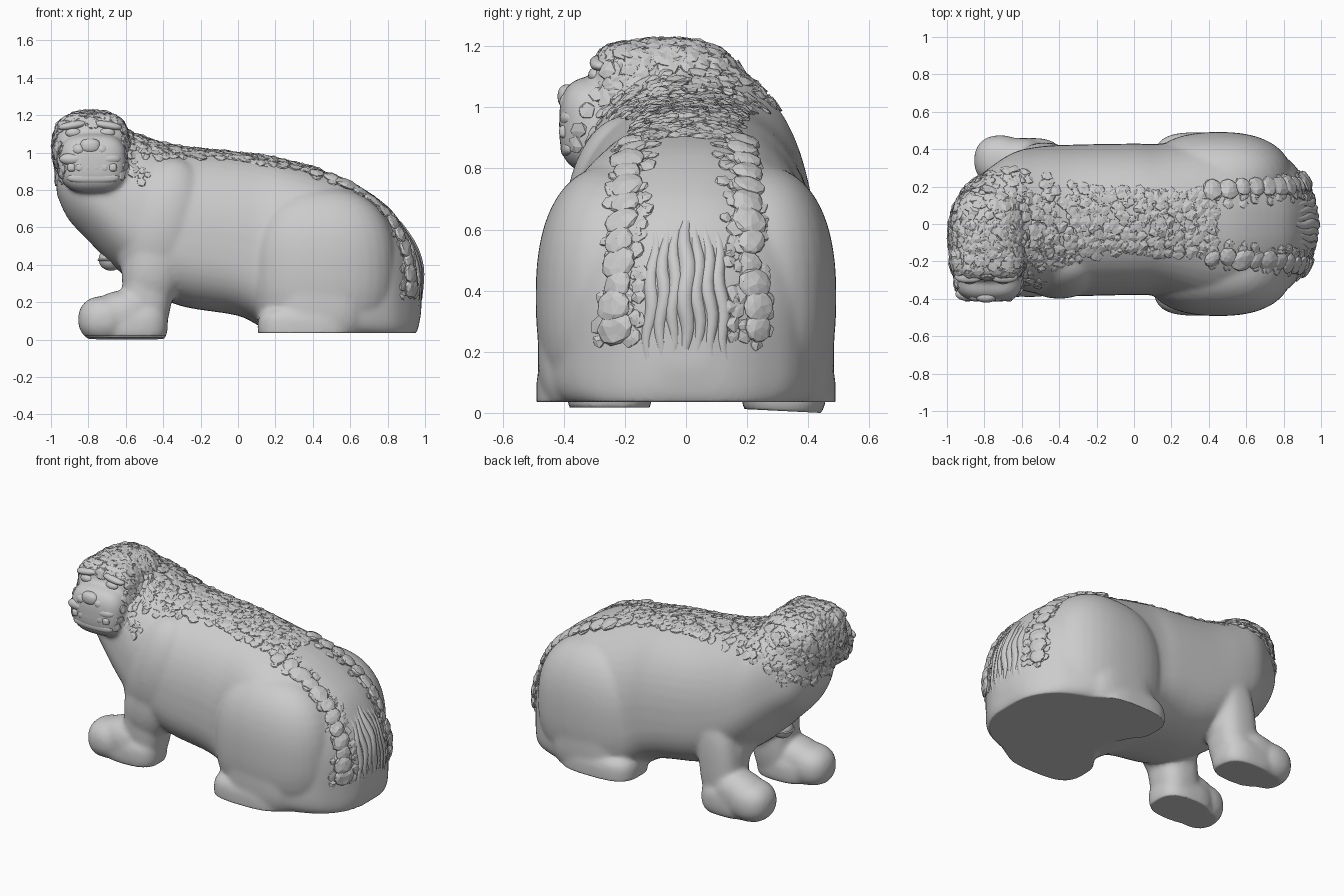
import bpy, bmesh, math, random
from mathutils import Vector, Matrix
from mathutils.bvhtree import BVHTree

if "Cube" in bpy.data.objects:
    bpy.data.objects.remove(bpy.data.objects["Cube"])

random.seed(4)


def make(name, bm, smooth=True):
    bmesh.ops.recalc_face_normals(bm, faces=bm.faces)
    me = bpy.data.meshes.new(name)
    bm.to_mesh(me)
    bm.free()
    me.polygons.foreach_set("use_smooth", [smooth] * len(me.polygons))
    ob = bpy.data.objects.new(name, me)
    bpy.context.collection.objects.link(ob)
    return ob


def blob(bm, c, r, n=2.0, tilt=0.0):
    """Rounded block: n=2 is an ellipsoid, larger n is boxier; tilt turns about y."""
    new = bmesh.ops.create_uvsphere(bm, u_segments=40, v_segments=24, radius=1)["verts"]
    rot = Matrix.Rotation(math.radians(tilt), 3, 'Y')
    for v in new:
        k = sum(abs(a) ** n for a in v.co) ** (1 / n)
        v.co = rot @ Vector([a / k * s for a, s in zip(v.co, r)]) + Vector(c)


def loft(bm, stations, steps=4, count=48):
    """Body skin through rings: x, y centre, half width, bottom, top, squareness below."""
    rows = []
    for i in range(len(stations) - 1):
        p = [stations[max(0, min(len(stations) - 1, i + k))] for k in (-1, 0, 1, 2)]
        for s in range(steps):
            t = s / steps
            rows.append([0.5 * (2 * b + (c - a) * t + (2 * a - 5 * b + 4 * c - d) * t * t
                                + (3 * b - a - 3 * c + d) * t ** 3) for a, b, c, d in zip(*p)])
    rows.append(stations[-1])
    rings = []
    for x, yc, hw, zb, zt, sq in rows:
        zm = zb + 0.4 * (zt - zb)
        ring = []
        for j in range(count):
            a = 2 * math.pi * j / count
            c, s = math.cos(a), math.sin(a)
            e = 2 / (2.3 if s > 0 else sq)
            h = (zt - zm) if s > 0 else (zm - zb)
            ring.append(bm.verts.new((x, yc + hw * math.copysign(abs(c) ** e, c),
                                      zm + h * math.copysign(abs(s) ** e, s))))
        rings.append(ring)
    for a, b in zip(rings, rings[1:]):
        for j in range(count):
            k = (j + 1) % count
            bm.faces.new((a[j], a[k], b[k], b[j]))
    bm.faces.new(rings[0])
    bm.faces.new(rings[-1])


# Torso, neck and rump
bm = bmesh.new()
loft(bm, [(-0.97, -.04, .10, .78, 1.02, 2), (-.91, -.01, .20, .65, 1.12, 2),
          (-.80, .0, .28, .53, 1.17, 2), (-.65, .02, .36, .38, 1.14, 2.2),
          (-.5, .02, .395, .27, 1.08, 2.4), (-.3, .02, .405, .18, 1.03, 2.6),
          (0, .025, .405, .13, 1.0, 2.8), (.15, .02, .41, .06, .98, 3.4),
          (.4, 0, .465, .01, .92, 7), (.6, 0, .455, .01, .85, 7), (.8, 0, .365, .01, .715, 7),
          (.9, 0, .26, .01, .58, 6), (.955, 0, .16, .04, .47, 4), (.98, 0, .07, .15, .37, 3)])
for s in (-1, 1):
    # Haunches, thighs and hind feet
    blob(bm, (.45, s * .22, .38), (.40, .272, .435), 2.4)
    blob(bm, (.44, s * .25, .2), (.27, .235, .24), 3)
    blob(bm, (.36, s * .32, .07), (.255, .17, .12), 3.2)
    # Shoulders, front legs and the flare between them
    y = -.23 if s < 0 else .30
    blob(bm, (-.40, s * .2, .60), (.24, .2, .38), 2, 14)
    blob(bm, (-.48, y, .30), (.135, .135, .34), 2.6, 6)
    blob(bm, (-.44, (y + s * .24) / 2, .42), (.17, .15, .28), 2.2, 14)
    # Front paws
    blob(bm, (-.56, y + s * .02, .08), (.185, .14, .12), 2.8)
    blob(bm, (-.62, y + s * .03, .13), (.18, .13, .135), 2.3, -12)
    blob(bm, (-.715, y + s * .04, .11), (.14, .135, .125), 2.3)
# Skull and muzzle
blob(bm, (-.785, -.06, 1.02), (.205, .265, .205), 2.4)
blob(bm, (-.785, -.19, 1.03), (.195, .115, .18), 3.4)
blob(bm, (-.775, -.285, .945), (.182, .13, .158), 3)
body = make("body", bm)
m = body.modifiers.new("merge", 'REMESH')
m.mode, m.voxel_size, m.use_smooth_shade = 'VOXEL', 0.0125, True
m = body.modifiers.new("soften", 'SMOOTH')
m.factor, m.iterations = 0.5, 14
dg = bpy.context.evaluated_depsgraph_get()
merged = bpy.data.meshes.new_from_object(body.evaluated_get(dg))
body.modifiers.clear()
body.data = merged
# Worn soles: level under the rump, slightly uneven under the front paws
for v in merged.vertices:
    if v.co.x > -.1:
        v.co.z = max(v.co.z, 0.038)
    else:
        v.co.z = max(v.co.z, .02 if v.co.y < 0 else .0 + .05 * max(0, .48 - v.co.y))
low = min(v.co.z for v in merged.vertices)
for v in merged.vertices:
    v.co.z -= low
bm = bmesh.new()
bm.from_mesh(merged)
tree = BVHTree.FromBMesh(bm)
bm.free()


def hit(origin, direction):
    p, n, _, _ = tree.ray_cast(Vector(origin), Vector(direction).normalized())
    return (p, n) if p else None


def curl(bm, p, n, r, level=1, height=0.6):
    """A flattened, slightly chipped lump lying on the surface."""
    q = n.to_track_quat('Z', 'Y').to_matrix().to_4x4()
    mat = (Matrix.Translation(p) @ q @ Matrix.Rotation(random.uniform(0, 6.28), 4, 'Z')
           @ Matrix.Diagonal((r * random.uniform(.8, 1.3), r, r * height, 1)))
    jit = .12 if level == 1 else .05
    for v in bmesh.ops.create_icosphere(bm, subdivisions=level, radius=1, matrix=mat)["verts"]:
        v.co += Vector([random.uniform(-jit, jit) * r for _ in range(3)])


# Curls over the head, cheeks and neck
bm = bmesh.new()
for _ in range(1000):
    d = Vector((random.gauss(0, 1), random.gauss(0, 1), random.gauss(0, 1))).normalized()
    c = Vector((-.77, -.1, 1.0))
    h = hit(c + d * 1.2, -d)
    if h and (h[0] - c).length < .38 and h[0].z > .84:
        face = h[0].y < -.26 and h[0].z < 1.15 and abs(h[0].x + .775) < .16
        if not face:
            curl(bm, h[0], h[1], random.uniform(.018, .034), height=.36)
make("head_curls", bm, False)

# Mane along the spine, spreading down the neck
bm = bmesh.new()
for _ in range(620):
    x = random.uniform(-.72, .45)
    t = (x + .72) / 1.2
    w = .31 - .3 * min(t, .45)
    h = hit((x, .01 + random.uniform(-w, w), 2), (0, 0, -1))
    if h:
        curl(bm, h[0], h[1], random.uniform(.018, .036), height=.36)
make("back_curls", bm, False)

# Two rows of round curls running down the rump
bm = bmesh.new()
for s in (-1, 1):
    for i in range(12):
        a = math.radians(90 - i * 8)
        d = Vector((math.cos(a), 0, math.sin(a)))
        h = hit(Vector((.42, s * (.16 + .005 * i), .26)) + d * 1.5, -d)
        if h:
            off = Vector((0, s * random.uniform(.01, .03), 0))
            curl(bm, h[0] + off, h[1], random.uniform(.042, .06), 2, .36)
            for _ in range(10):
                o = Vector((0, random.uniform(-.07, .06), random.uniform(-.05, .05)))
                g = hit(h[0] + o + d * .5, -d)
                if g:
                    curl(bm, g[0], g[1], random.uniform(.02, .034), height=.4)
make("rump_curls", bm, False)

# Tail strands pressed against the rump, widest in the middle
cu = bpy.data.curves.new("tail_strands", 'CURVE')
cu.dimensions, cu.bevel_depth, cu.bevel_resolution = '3D', .028, 2
for i in range(7):
    side = i - 3
    pts = []
    for k in range(13):
        y = side * (.034 + .0008 * k) + .007 * math.sin(k * 1.1 + i)
        h = hit((2, y, .63 - .012 * abs(side) - .035 * k), (-1, 0, 0))
        if h:
            pts.append(h[0] - h[1] * .014)
    sp = cu.splines.new('POLY')
    sp.points.add(len(pts) - 1)
    for k, p in enumerate(pts):
        sp.points[k].co = (*p, 1)
        sp.points[k].radius = (.5 + .5 * math.sin(math.pi * (k + .5) / len(pts))) * (1.2 if side == 0 else .95)
    sp.use_smooth = True
bpy.context.collection.objects.link(bpy.data.objects.new("tail_strands", cu))

# Face: nose, nostrils, eyes, brows, lips and teeth set shallowly into the muzzle
bm = bmesh.new()
fx = -.79
blob(bm, (fx, -.385, 1.035), (.055, .035, .04), 2.4)
for s in (-1, 1):
    blob(bm, (fx + s * .06, -.38, 1.015), (.038, .034, .034))
    blob(bm, (fx + s * .09, -.295, 1.105), (.042, .025, .026))
    blob(bm, (fx + s * .095, -.28, 1.145), (.075, .035, .022), 2.2, s * 10)
    blob(bm, (fx + s * .09, -.375, .965), (.075, .038, .035))
for i in range(6):
    blob(bm, (fx - .1 + .044 * i, -.39, .92), (.022, .025, .022), 3)
blob(bm, (fx + .015, -.375, .865), (.14, .035, .032), 2.5)
make("face_details", bm)

# Bell hanging under the chest
bm = bmesh.new()
blob(bm, (-.68, -.02, .43), (.065, .065, .062))
blob(bm, (-.68, -.02, .425), (.072, .072, .012))
make("chest_bell", bm)
